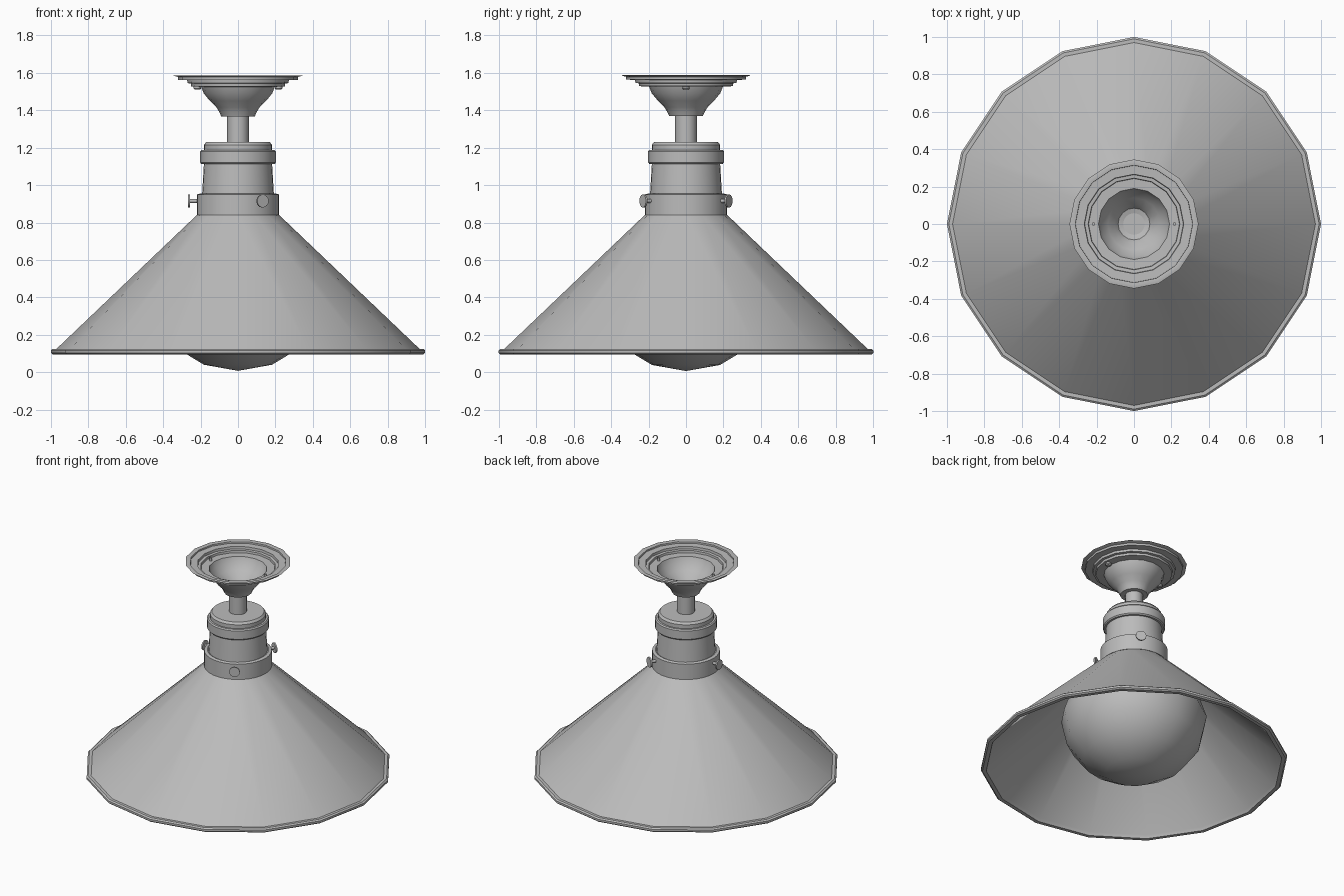
import bpy, bmesh, math
from mathutils import Matrix, Vector

if "Cube" in bpy.data.objects:
    bpy.data.objects.remove(bpy.data.objects["Cube"])

metal = bpy.data.materials.new("grey_metal")
metal.diffuse_color = (0.5, 0.5, 0.5, 1)
metal.use_nodes = True
metal.node_tree.nodes["Principled BSDF"].inputs["Base Color"].default_value = metal.diffuse_color


def finish(name, bm):
    bmesh.ops.recalc_face_normals(bm, faces=bm.faces)
    mesh = bpy.data.meshes.new(name)
    bm.to_mesh(mesh)
    bm.free()
    mesh.materials.append(metal)
    ob = bpy.data.objects.new(name, mesh)
    bpy.context.collection.objects.link(ob)
    bpy.ops.object.select_all(action='DESELECT')
    ob.select_set(True)
    bpy.context.view_layer.objects.active = ob
    bpy.ops.object.shade_smooth_by_angle(angle=math.radians(35))
    return ob


def lathe(name, profile, sides=16, closed=False, matrix=None):
    """Revolve (radius, height) points around z."""
    bm = bmesh.new()
    rings = []
    for r, z in profile:
        if r == 0:
            rings.append([bm.verts.new((0, 0, z))] * sides)
        else:
            rings.append([bm.verts.new((r * math.cos(a), r * math.sin(a), z))
                          for a in (2 * math.pi * i / sides for i in range(sides))])
    pairs = list(zip(rings, rings[1:]))
    if closed:
        pairs.append((rings[-1], rings[0]))
    for lo, hi in pairs:
        for i in range(sides):
            j = (i + 1) % sides
            corners = list(dict.fromkeys((lo[i], lo[j], hi[j], hi[i])))
            bm.faces.new(corners)
    if matrix:
        bm.transform(matrix)
    return finish(name, bm)


# Conical shade with rolled rim, inside and outside surfaces
lathe("shade", [(0.215, 0.845), (0.97, 0.125), (0.99, 0.125), (1.0, 0.117),
                (1.0, 0.103), (0.99, 0.095), (0.965, 0.095), (0.955, 0.117),
                (0.205, 0.835)], closed=True)

# Globe bulb: rounded below, tapering into the socket
lower = [(0.475 * math.sin(a), 0.435 - 0.428 * math.cos(a))
         for a in (math.pi / 8 * i for i in range(1, 5))]
lathe("bulb", [(0, 0.007)] + lower +
      [(0.43, 0.57), (0.32, 0.68), (0.2, 0.78), (0.13, 0.9), (0, 0.9)])

# Socket stack above the shade
lathe("collar", [(0.2, 0.84), (0.22, 0.84), (0.22, 0.95), (0.2, 0.955),
                 (0.19, 0.95), (0.19, 0.84)], 32, closed=True)
lathe("neck", [(0, 0.93), (0.193, 0.93), (0.182, 1.12), (0, 1.12)], 32)
lathe("band", [(0, 1.112), (0.195, 1.112), (0.202, 1.12), (0.202, 1.18),
               (0.195, 1.188), (0, 1.188)], 32)
lathe("cap", [(0, 1.18), (0.182, 1.18), (0.182, 1.215), (0.17, 1.23), (0, 1.23)], 32)
lathe("rod", [(0, 1.22), (0.058, 1.22), (0.058, 1.39), (0, 1.39)])

# Ceiling canopy: open stepped dish and flared funnel
outer = [(0.345, 1.585), (0.32, 1.578), (0.32, 1.563), (0.272, 1.561), (0.27, 1.545),
         (0.252, 1.543), (0.25, 1.528), (0.197, 1.525), (0.183, 1.49), (0.15, 1.45),
         (0.115, 1.415), (0.1, 1.39), (0.09, 1.368)]
inner = [(0.05, 1.368), (0.05, 1.38), (0.085, 1.39), (0.105, 1.42), (0.14, 1.457),
         (0.175, 1.495), (0.19, 1.534), (0.243, 1.536), (0.245, 1.551),
         (0.264, 1.553), (0.266, 1.57), (0.313, 1.572), (0.314, 1.583), (0.34, 1.587)]
lathe("canopy", outer + inner, closed=True)

# Mounting screws through the canopy
for side in (-1, 1):
    lathe("mounting_screw", [(0, 1.51), (0.014, 1.51), (0.02, 1.517), (0.02, 1.526),
                             (0.009, 1.526), (0.009, 1.555), (0, 1.555)], 12,
          matrix=Matrix.Translation((side * 0.217, 0, 0)))

# Three thumb screws around the collar
for deg in (60, 180, 300):
    a = math.radians(deg)
    out = Vector((math.cos(a), math.sin(a), 0))
    m = Matrix.Translation((0, 0, 0.915)) @ out.to_track_quat('Z', 'Y').to_matrix().to_4x4()
    lathe("thumb_screw", [(0, 0.19), (0.01, 0.19), (0.01, 0.257), (0.035, 0.257),
                          (0.035, 0.267), (0, 0.267)], 16, matrix=m)
